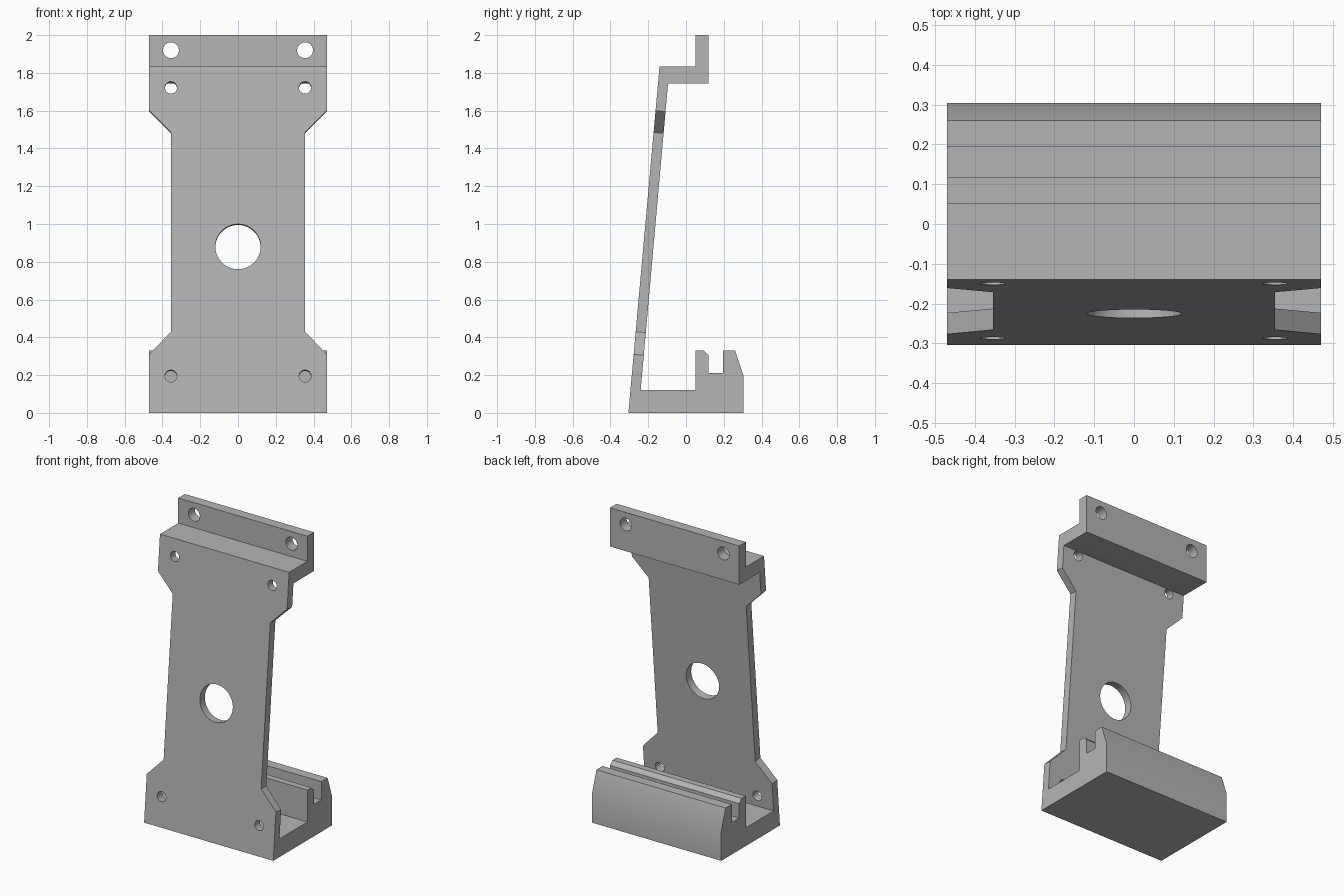
import bpy
import bmesh
import math
from mathutils import Matrix, Vector

cube = bpy.data.objects.get("Cube")
if cube:
    bpy.data.objects.remove(cube, do_unlink=True)

HALF_W = 0.47
WAIST = 0.355
FRONT_Y = -0.305
LEAN = math.atan2(0.165, 1.835)
# Local frame of the leaning plate: z runs up its front face
PLATE = Matrix.Translation((0, FRONT_Y, 0)) @ Matrix.Rotation(-LEAN, 4, "X")

grey = bpy.data.materials.new("plain grey")
grey.use_nodes = True
COLOUR = (0.46, 0.46, 0.46, 1)
grey.diffuse_color = COLOUR
grey.node_tree.nodes["Principled BSDF"].inputs["Base Color"].default_value = COLOUR


def prism(name, points, offset):
    """Extrude a closed outline along a vector."""
    bm = bmesh.new()
    face = bm.faces.new([bm.verts.new(p) for p in points])
    ext = bmesh.ops.extrude_face_region(bm, geom=[face])
    moved = [v for v in ext["geom"] if isinstance(v, bmesh.types.BMVert)]
    bmesh.ops.translate(bm, verts=moved, vec=Vector(offset))
    bmesh.ops.recalc_face_normals(bm, faces=bm.faces)
    mesh = bpy.data.meshes.new(name)
    bm.to_mesh(mesh)
    bm.free()
    mesh.materials.append(grey)
    obj = bpy.data.objects.new(name, mesh)
    bpy.context.collection.objects.link(obj)
    return obj


def cut(target, cutter):
    """Subtract a cutter and discard it."""
    cutter.hide_render = True
    mod = target.modifiers.new("cut", "BOOLEAN")
    mod.operation = "DIFFERENCE"
    mod.solver = "EXACT"
    mod.object = cutter
    bpy.context.view_layer.objects.active = target
    bpy.ops.object.modifier_apply(modifier=mod.name)
    bpy.data.objects.remove(cutter, do_unlink=True)


def hole(target, x, z, radius, frame, y0, y1):
    """Drill a round hole along the y axis of a frame."""
    steps = [2 * math.pi * i / 48 for i in range(48)]
    ring = [(x + radius * math.cos(a), y0, z + radius * math.sin(a)) for a in steps]
    tool = prism("hole_cutter", ring, (0, y1 - y0, 0))
    tool.matrix_world = frame
    bpy.context.view_layer.update()
    cut(target, tool)


# Side profile: base, grooved rear jaw, leaning plate and top flange
profile = [
    (FRONT_Y, 0), (0.305, 0), (0.305, 0.195), (0.26, 0.33),
    (0.195, 0.33), (0.195, 0.21), (0.118, 0.21), (0.118, 0.305),
    (0.093, 0.33), (0.05, 0.33), (0.05, 0.12), (-0.24, 0.12),
    (-0.095, 1.745), (0.118, 1.745), (0.118, 2), (0.05, 2),
    (0.05, 1.835), (-0.14, 1.835),
]
bracket = prism("bracket", [(-HALF_W, y, z) for y, z in profile], (2 * HALF_W, 0, 0))

stretch = 1 / math.cos(LEAN)
for side in (-1, 1):
    # Waist notch with sloping ends
    outline = [(WAIST, 0.43), (WAIST, 1.485), (HALF_W, 1.6), (0.6, 1.6),
               (0.6, 0.31), (HALF_W, 0.31)]
    notch = prism("notch_cutter",
                  [(side * x, -0.1, z * stretch) for x, z in outline], (0, 0.2, 0))
    notch.matrix_world = PLATE
    bpy.context.view_layer.update()
    cut(bracket, notch)

    # Plate screw holes and flange holes
    for z in (0.195, 1.722):
        hole(bracket, side * WAIST, z * stretch, 0.032, PLATE, -0.1, 0.1)
    hole(bracket, side * WAIST, 1.92, 0.042, Matrix.Identity(4), 0, 0.2)

# Large central opening
hole(bracket, 0, 0.88 * stretch, 0.12, PLATE, -0.1, 0.1)

bpy.ops.object.select_all(action="DESELECT")
bracket.select_set(True)
bpy.context.view_layer.objects.active = bracket
bpy.ops.object.shade_smooth_by_angle(angle=math.radians(30))
